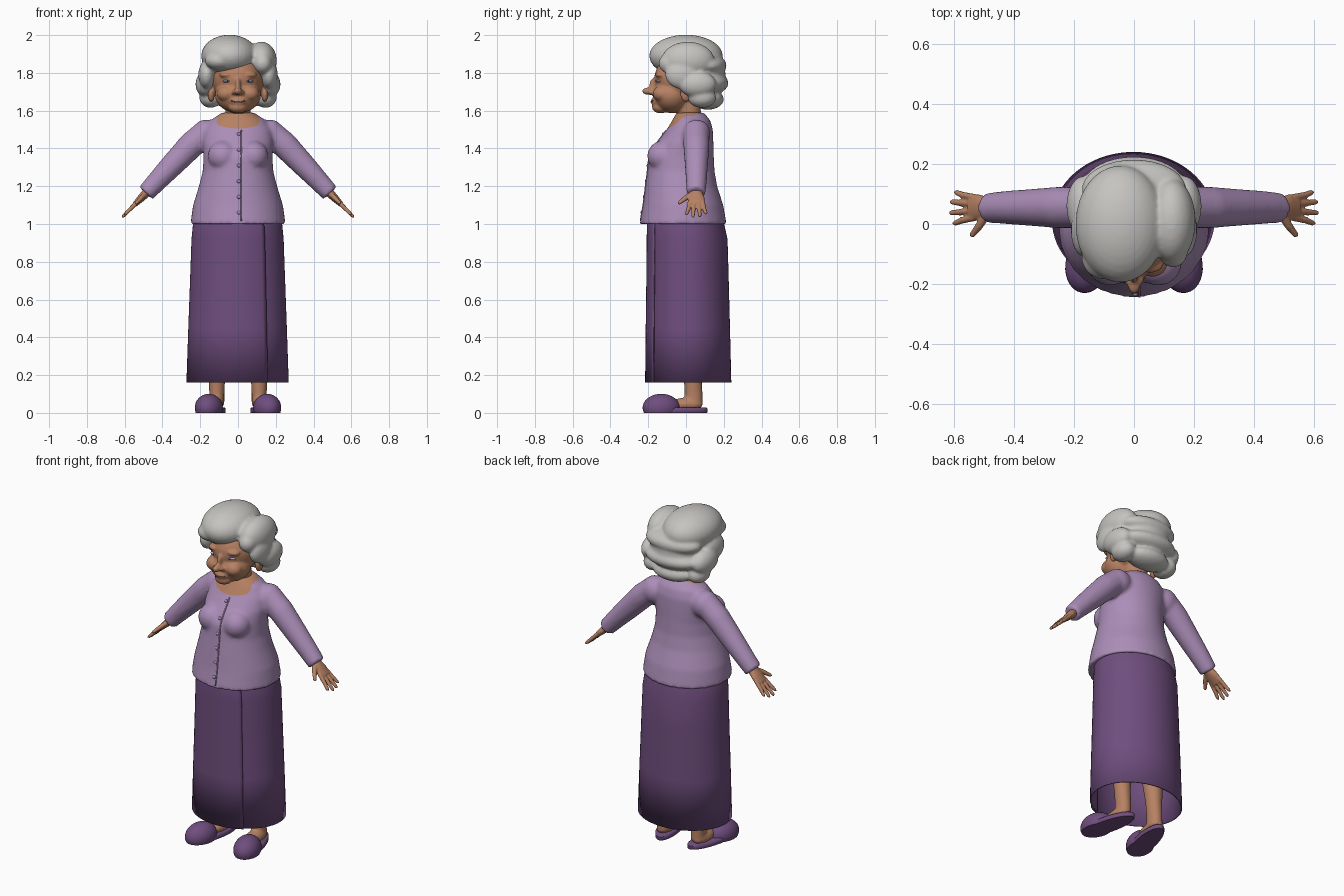
import bpy, bmesh, math
from mathutils import Vector, Matrix
from mathutils.bvhtree import BVHTree

cube = bpy.data.objects.get("Cube")
if cube:
    bpy.data.objects.remove(cube, do_unlink=True)


def material(name, r, g, b):
    m = bpy.data.materials.new(name)
    m.use_nodes = True
    m.diffuse_color = (r, g, b, 1)
    bsdf = next(n for n in m.node_tree.nodes if n.type == 'BSDF_PRINCIPLED')
    bsdf.inputs["Base Color"].default_value = (r, g, b, 1)
    bsdf.inputs["Roughness"].default_value = 0.8
    return m


LILAC = material("lilac knit", 0.41, 0.27, 0.48)
PURPLE = material("purple cloth", 0.16, 0.076, 0.21)
SKIN = material("warm skin", 0.47, 0.22, 0.125)
SILVER = material("silver hair", 0.56, 0.55, 0.53)
LIP = material("dark lip", 0.25, 0.09, 0.06)
EYE = material("eye white", 0.62, 0.55, 0.68)
IRIS = material("dark iris", 0.08, 0.05, 0.16)
Z = Vector((0, 0, 1))


def blob(bm, c, r, segs=32):
    """Ellipsoid with centre c and radii r."""
    mat = Matrix.Translation(c) @ Matrix.Diagonal((*r, 1))
    bmesh.ops.create_uvsphere(bm, u_segments=segs, v_segments=segs // 2, radius=1, matrix=mat)


def tube(bm, pts, n=32, axis=None):
    """Closed loft through (x, y, z, radius along y, radius across)."""
    rings, cs = [], [Vector(p[:3]) for p in pts]
    for i, p in enumerate(pts):
        t = axis or (cs[min(i + 1, len(cs) - 1)] - cs[max(i - 1, 0)]).normalized()
        u = Vector((0, 1, 0))
        u = (u - t * t.dot(u)).normalized()
        v = t.cross(u)
        angles = [math.tau * k / n for k in range(n)]
        rings.append([bm.verts.new(cs[i] + u * p[3] * math.cos(a) + v * p[4] * math.sin(a))
                      for a in angles])
    for a, b in zip(rings, rings[1:]):
        for k in range(n):
            bm.faces.new((a[k], a[(k + 1) % n], b[(k + 1) % n], b[k]))
    bm.faces.new(rings[0][::-1])
    bm.faces.new(rings[-1])


def finish(name, bm, mat, voxel=0, smooth=3, angle=180):
    """Turn a bmesh into an object, optionally fusing its pieces into one skin."""
    bmesh.ops.recalc_face_normals(bm, faces=bm.faces[:])
    me = bpy.data.meshes.new(name)
    bm.to_mesh(me)
    bm.free()
    ob = bpy.data.objects.new(name, me)
    bpy.context.collection.objects.link(ob)
    if voxel:
        fuse = ob.modifiers.new("fuse", 'REMESH')
        fuse.mode = 'VOXEL'
        fuse.voxel_size = voxel
        soft = ob.modifiers.new("soften", 'SMOOTH')
        soft.factor = 0.5
        soft.iterations = smooth
        bpy.context.view_layer.update()
        dg = bpy.context.evaluated_depsgraph_get()
        me = bpy.data.meshes.new_from_object(ob.evaluated_get(dg))
        ob.modifiers.clear()
        ob.data = me
    me.materials.clear()
    me.materials.append(mat)
    me.shade_smooth()
    if angle < 180:
        me.set_sharp_from_angle(angle=math.radians(angle))
    return ob


def flip(bm, side):
    bmesh.ops.scale(bm, vec=(side, 1, 1), verts=bm.verts[:])


SIDES = (("left", 1), ("right", -1))

# Cardigan: torso, bust and sleeves fused together
bm = bmesh.new()
torso = [(-.015, 1.0, .23, .252), (-.015, 1.1, .212, .238), (-.025, 1.2, .19, .207),
         (-.027, 1.28, .178, .187), (-.025, 1.36, .172, .182), (-.005, 1.43, .15, .187),
         (.02, 1.5, .122, .18), (.028, 1.55, .1, .145), (.022, 1.59, .072, .085)]
tube(bm, [(0, y, z, ry, rx) for y, z, ry, rx in torso], 48, Z)
for _, s in SIDES:
    blob(bm, (s * .08, -.125, 1.36), (.08, .08, .08))
    blob(bm, (s * .165, .055, 1.475), (.078, .075, .078))
    tube(bm, [(s * .15, .055, 1.5, .068, .07), (s * .25, .055, 1.415, .069, .07),
              (s * .35, .055, 1.31, .061, .062), (s * .44, .055, 1.215, .054, .053),
              (s * .488, .053, 1.163, .05, .048)])
cardigan = finish("cardigan", bm, LILAC, .011, 5)

# Neckline: cut along a sloping plane, skin above it
bm = bmesh.new()
bm.from_mesh(cardigan.data)
point, normal = Vector((0, -.1, 1.505)), Vector((0, -.43, .9)).normalized()
bmesh.ops.bisect_plane(bm, geom=bm.verts[:] + bm.edges[:] + bm.faces[:],
                       plane_co=point, plane_no=normal)
cardigan.data.materials.append(SKIN)
for f in bm.faces:
    c = f.calc_center_median()
    f.material_index = int((c - point).dot(normal) > 0 and abs(c.x) < .11)
    f.smooth = True
surface = BVHTree.FromBMesh(bm)
bm.to_mesh(cardigan.data)
bm.free()


def front_y(x, z):
    return surface.ray_cast(Vector((x, -1, z)), Vector((0, 1, 0)))[0].y


# Front opening seam and buttons
bm = bmesh.new()
tube(bm, [(.018, front_y(.018, z), z, .004, .004)
          for z in [1.015 + .03 * i for i in range(17)]], 8)
finish("cardigan_seam", bm, LILAC)
bm = bmesh.new()
for i in range(6):
    z = 1.06 + .083 * i
    blob(bm, (.004, front_y(.004, z), z), (.01, .007, .01), 16)
finish("buttons", bm, LILAC)

# Wrap skirt: open spiral loft, its outer edge overlapping at the front
bm = bmesh.new()
N, seam = 72, math.atan2(-.9, .42)
rings = []
for y, z, ry, rx in [(0, 1.06, .185, .21), (0, 1.0, .198, .232), (.008, .92, .208, .24),
                     (.01, .75, .211, .246), (.012, .45, .217, .257), (.014, .16, .222, .267)]:
    ring = []
    for k in range(N + 3):
        a, grow = seam + math.tau * k / N, .009 * k / N
        ring.append(bm.verts.new(((rx + grow) * math.cos(a), y + (ry + grow) * math.sin(a), z)))
    rings.append(ring)
for a, b in zip(rings, rings[1:]):
    for k in range(N + 2):
        bm.faces.new((a[k], b[k], b[k + 1], a[k + 1]))
skirt = finish("skirt", bm, PURPLE, angle=40)
if skirt.data.polygons[0].normal.dot(skirt.data.polygons[0].center) < 0:
    skirt.data.flip_normals()
thick = skirt.modifiers.new("cloth thickness", 'SOLIDIFY')
thick.thickness = .007
thick.offset = -1

# Head and neck
bm = bmesh.new()
blob(bm, (0, 0, 1.77), (.14, .168, .14))
blob(bm, (0, -.075, 1.685), (.122, .1, .098))
blob(bm, (0, -.135, 1.618), (.05, .045, .032))
blob(bm, (0, -.16, 1.648), (.042, .026, .024))
blob(bm, (0, -.195, 1.703), (.022, .038, .02))
blob(bm, (0, -.165, 1.735), (.015, .03, .04))
for _, s in SIDES:
    blob(bm, (s * .062, -.128, 1.69), (.05, .048, .042))
    blob(bm, (s * .02, -.182, 1.698), (.014, .02, .013))
    blob(bm, (s * .055, -.13, 1.79), (.045, .033, .018))
    blob(bm, (s * .142, .0, 1.69), (.018, .03, .045))
tube(bm, [(0, .03, 1.5, .075, .075), (0, .02, 1.56, .064, .066), (0, .0, 1.7, .065, .07)], 32, Z)
finish("head", bm, SKIN, .007, 3)

# Smile and narrowed eyes
bm = bmesh.new()
tube(bm, [(x, -.185 + 6 * x * x, 1.645 + 6 * x * x, .004, .003)
          for x in [-.036 + .009 * i for i in range(9)]], 8, Vector((1, 0, 0)))
finish("mouth", bm, LIP)
for name, s in SIDES:
    bm = bmesh.new()
    blob(bm, (s * .055, -.14, 1.756), (.027, .019, .008), 20)
    finish(name + "_eye", bm, EYE)
    bm = bmesh.new()
    blob(bm, (s * .055, -.142, 1.756), (.008, .02, .007), 16)
    finish(name + "_iris", bm, IRIS)

# Hair: crown sweep, parted lobe, side puffs and back rolls
bm = bmesh.new()
for c, r in [((-.045, .0, 1.89), (.15, .195, .112)), ((.125, .01, 1.865), (.08, .14, .1)),
             ((0, .08, 1.78), (.16, .13, .15)), ((0, .115, 1.66), (.13, .085, .055)),
             ((0, .12, 1.745), (.175, .105, .06)), ((0, .115, 1.84), (.175, .1, .06)),
             ((-.1, -.11, 1.865), (.075, .075, .05)), ((.13, -.085, 1.85), (.05, .06, .055))]:
    blob(bm, c, r)
for _, s in SIDES:
    blob(bm, (s * .165, -.02, 1.79), (.045, .09, .075))
    blob(bm, (s * .168, .06, 1.74), (.057, .1, .07))
    blob(bm, (s * .145, .085, 1.67), (.06, .075, .055))
finish("hair", bm, SILVER, .009, 4)

# Hands, legs and slippers, mirrored left and right
along, wrist = Vector((.705, 0, -.709)), Vector((.465, .055, 1.185))


def on_hand(s, t, a, b):
    return (*(wrist + along * s + Vector((0, t, 0))), a, b)


for name, s in SIDES:
    bm = bmesh.new()
    tube(bm, [on_hand(-.03, 0, .03, .026), on_hand(.03, 0, .032, .024),
              on_hand(.07, 0, .044, .02), on_hand(.115, 0, .042, .014)], 24)
    for t, tip, reach in [(-.033, -.052, .195), (-.011, -.018, .212),
                          (.012, .018, .208), (.033, .05, .188)]:
        tube(bm, [on_hand(.09, t, .012, .012), on_hand(.15, (t + tip) / 2, .011, .011),
                  on_hand(reach - .01, tip, .009, .009), on_hand(reach, tip, .004, .004)], 12)
    tube(bm, [on_hand(.03, -.015, .016, .015), on_hand(.07, -.06, .014, .013),
              on_hand(.105, -.092, .01, .009), on_hand(.11, -.097, .004, .004)], 12)
    flip(bm, s)
    finish(name + "_hand", bm, SKIN, .0045, 2)

    bm = bmesh.new()
    tube(bm, [(.112, .04, .04, .05, .04), (.112, .04, .1, .048, .04), (.112, .035, .2, .047, .045),
              (.112, .02, .4, .065, .065), (.112, .01, .7, .075, .075)], 24, Z)
    blob(bm, (.12, .0, .045), (.043, .09, .035))
    flip(bm, s)
    finish(name + "_leg", bm, SKIN, .009, 3)

    bm = bmesh.new()
    tube(bm, [(0, 0, 0, .168, .058), (0, 0, .008, .174, .062),
              (0, 0, .026, .174, .062), (0, 0, .032, .165, .055)], 40, Z)
    blob(bm, (0, -.078, .03), (.073, .1, .074))
    bmesh.ops.bisect_plane(bm, geom=bm.verts[:] + bm.edges[:] + bm.faces[:],
                           plane_co=(0, 0, .003), plane_no=(0, 0, -1), clear_outer=True)
    bmesh.ops.holes_fill(bm, edges=[e for e in bm.edges if e.is_boundary])
    bm.transform(Matrix.Translation((.137, -.055, 0)) @ Matrix.Rotation(math.radians(13), 4, 'Z')
                 @ Matrix.Translation((0, 0, -.003)))
    flip(bm, s)
    finish(name + "_slipper", bm, PURPLE, angle=50)
